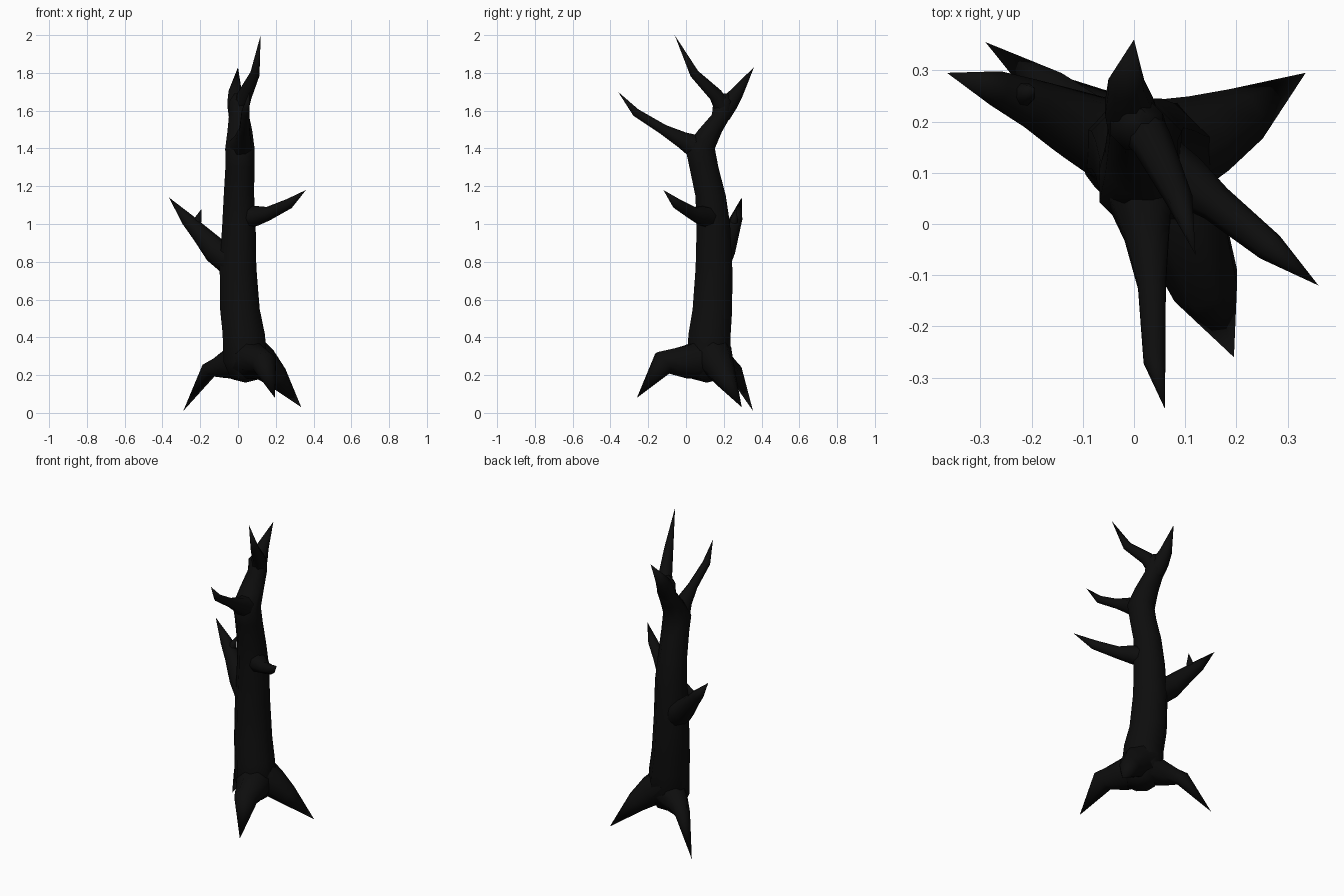
import bpy
import bmesh
import math
from mathutils import Vector

SIDES = 8

default_cube = bpy.data.objects.get("Cube")
if default_cube:
    bpy.data.objects.remove(default_cube, do_unlink=True)

# One colour for the whole tree
bark = bpy.data.materials.new("charred black bark")
bark.use_nodes = True
colour = (0.004, 0.004, 0.004, 1)
bark.diffuse_color = colour
shader = next(n for n in bark.node_tree.nodes if n.type == "BSDF_PRINCIPLED")
shader.inputs["Base Color"].default_value = colour
shader.inputs["Roughness"].default_value = 0.9


def make_ring(bm, centre, tangent, radius):
    """Add a ring of vertices around the path, or a single point for a tip."""
    if radius == 0:
        return [bm.verts.new(centre)]
    side = Vector((1, 0, 0)) - tangent * tangent.x
    if side.length < 0.5:
        side = Vector((0, 1, 0)) - tangent * tangent.y
    side.normalize()
    other = tangent.cross(side)
    ring = []
    for i in range(SIDES):
        angle = math.tau * (i + 0.5) / SIDES
        offset = side * math.cos(angle) + other * math.sin(angle)
        ring.append(bm.verts.new(centre + offset * radius * 1.05))
    return ring


def bridge(bm, lower, upper):
    """Join two neighbouring rings, fanning to a point where one is a tip."""
    for i in range(SIDES):
        j = (i + 1) % SIDES
        if len(lower) == 1:
            bm.faces.new((lower[0], upper[j], upper[i]))
        elif len(upper) == 1:
            bm.faces.new((lower[i], lower[j], upper[0]))
        else:
            bm.faces.new((lower[i], lower[j], upper[j], upper[i]))


def limb(name, *path, level=False):
    """Loft a tapering limb through points given as x, y, z, radius."""
    bm = bmesh.new()
    centres = [Vector(p[:3]) for p in path]
    rings = []
    for i, point in enumerate(path):
        ahead = centres[min(i + 1, len(path) - 1)]
        behind = centres[max(i - 1, 0)]
        tangent = Vector((0, 0, 1)) if level else (ahead - behind).normalized()
        rings.append(make_ring(bm, centres[i], tangent, point[3]))
    for lower, upper in zip(rings, rings[1:]):
        bridge(bm, lower, upper)
    for end in (rings[0], rings[-1]):
        if len(end) > 1:
            bm.faces.new(end)
    bmesh.ops.recalc_face_normals(bm, faces=bm.faces[:])
    mesh = bpy.data.meshes.new(name)
    bm.to_mesh(mesh)
    bm.free()
    mesh.materials.append(bark)
    obj = bpy.data.objects.new(name, mesh)
    bpy.context.collection.objects.link(obj)
    bpy.ops.object.select_all(action="DESELECT")
    obj.select_set(True)
    bpy.context.view_layer.objects.active = obj
    bpy.ops.object.shade_smooth_by_angle(angle=math.radians(60))
    return obj


# Trunk, leaning forward and then back up to the crown
limb("trunk",
     (.04, .11, .16, 0), (.04, .11, .18, .08), (.04, .12, .27, .12),
     (.03, .125, .42, .115), (.01, .14, .55, .108), (0, .148, .77, .1),
     (.005, .145, 1, .091), (.005, .13, 1.15, .083), (.01, .095, 1.3, .079),
     (.01, .075, 1.4, .08), (.01, .125, 1.49, .068), (.005, .19, 1.58, .054),
     (.005, .195, 1.65, .052), (.005, .2, 1.69, .025), level=True)

# Roots
limb("back_right_root",
     (.02, .14, .28, .1), (-.08, .2, .25, .065),
     (-.155, .255, .225, .042), (-.29, .355, .01, 0))
limb("back_left_root",
     (.04, .13, .32, .11), (.13, .165, .265, .085),
     (.205, .205, .19, .06), (.335, .295, .03, 0))
limb("front_root",
     (.04, .12, .29, .11), (.09, .01, .27, .09),
     (.14, -.12, .265, .066), (.195, -.26, .08, 0))

# Side branches
limb("left_branch",
     (.03, .13, 1.03, .06), (.1, .085, 1.045, .05), (.16, .04, 1.055, .035),
     (.265, -.045, 1.105, .028), (.36, -.12, 1.18, 0))
limb("right_branch",
     (-.02, .15, .8, .085), (-.12, .195, .86, .065), (-.2, .235, .95, .046),
     (-.27, .265, 1.025, .033), (-.365, .295, 1.14, 0))
limb("right_twig",
     (-.225, .245, .97, .025), (-.212, .255, 1.025, .02), (-.193, .265, 1.08, 0))

# Crown
limb("front_branch",
     (.01, .07, 1.4, .07), (.025, -.02, 1.445, .045), (.035, -.12, 1.5, .028),
     (.04, -.265, 1.59, .022), (.06, -.36, 1.7, 0))
limb("crown_back_branch",
     (0, .19, 1.58, .05), (-.01, .23, 1.64, .048),
     (-.015, .27, 1.695, .036), (0, .36, 1.83, 0))
limb("crown_front_branch",
     (.01, .195, 1.61, .045), (.035, .16, 1.68, .038),
     (.09, .045, 1.795, .025), (.12, -.06, 2, 0))
